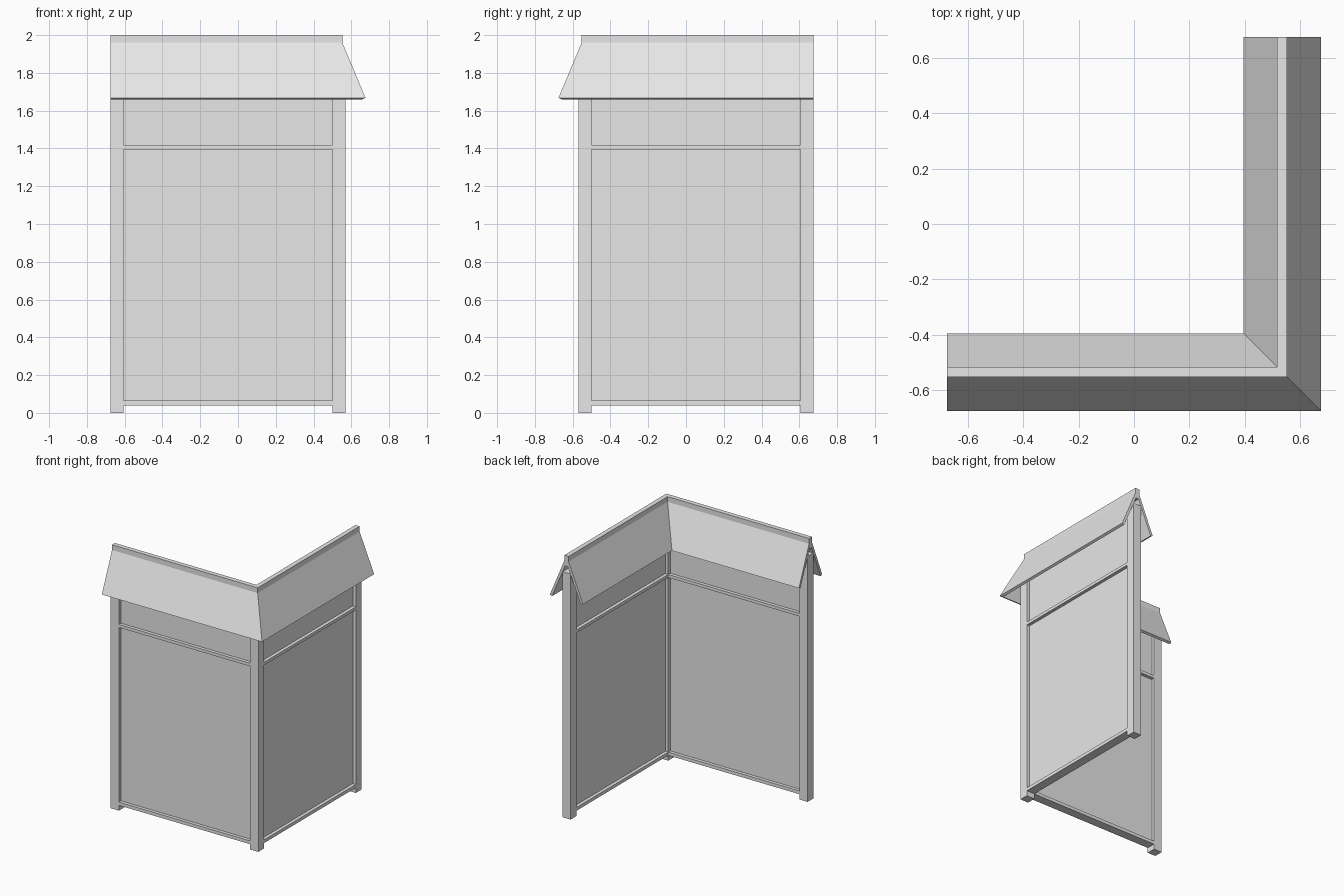
import bpy, bmesh

cube = bpy.data.objects.get("Cube")
if cube:
    bpy.data.objects.remove(cube, do_unlink=True)

# One plain grey for everything
grey = bpy.data.materials.new("plain_grey")
grey.use_nodes = True
colour = (0.8, 0.8, 0.8, 1)
grey.diffuse_color = colour
grey.node_tree.nodes["Principled BSDF"].inputs["Base Color"].default_value = colour

END = 0.675      # free end of each wall
MID = 0.535      # centre line of each wall
HALF = 0.035     # half the post width
CORNER = MID - HALF


def finish(name, bm):
    bmesh.ops.recalc_face_normals(bm, faces=bm.faces)
    mesh = bpy.data.meshes.new(name)
    bm.to_mesh(mesh)
    bm.free()
    mesh.materials.append(grey)
    obj = bpy.data.objects.new(name, mesh)
    bpy.context.collection.objects.link(obj)


def box(name, x, y, z, side=False):
    """Box from ranges; side=True reflects it onto the side wall."""
    bm = bmesh.new()
    bmesh.ops.create_cube(bm, size=1)
    for v in bm.verts:
        px, py, pz = (r[0] if c < 0 else r[1] for c, r in zip(v.co, (x, y, z)))
        v.co = (-py, -px, pz) if side else (px, py, pz)
    finish(name, bm)


def across(half):
    return (-MID - half, -MID + half)


# Posts, rails and panels of the two walls
box("corner_post", (CORNER, MID + HALF), across(HALF), (0, 1.87))
span = (-END + 2 * HALF, CORNER)
for wall, side in (("front", False), ("side", True)):
    box(wall + "_end_post", (-END, -END + 2 * HALF), across(HALF), (0, 1.87), side)
    box(wall + "_bottom_rail", span, across(HALF), (0.04, 0.065), side)
    box(wall + "_middle_rail", span, across(HALF), (1.395, 1.418), side)
    box(wall + "_panel", span, across(0.01), (0.05, 1.88), side)

# Gabled roof section swept around the mitred corner
half_section = [(0.0175, 2.0), (0.0175, 1.96), (0.14, 1.668), (0.122, 1.66), (0.012, 1.92)]
section = half_section + [(-o, z) for o, z in reversed(half_section)]
bm = bmesh.new()
stations = []
for place in (lambda o: (-END, -MID - o),
              lambda o: (MID + o, -MID - o),
              lambda o: (MID + o, END)):
    stations.append([bm.verts.new((*place(o), z)) for o, z in section])
count = len(section)
for a, b in zip(stations, stations[1:]):
    for i in range(count):
        j = (i + 1) % count
        bm.faces.new((a[i], a[j], b[j], b[i]))
bm.faces.new(stations[0])
bm.faces.new(stations[-1])
finish("roof", bm)
